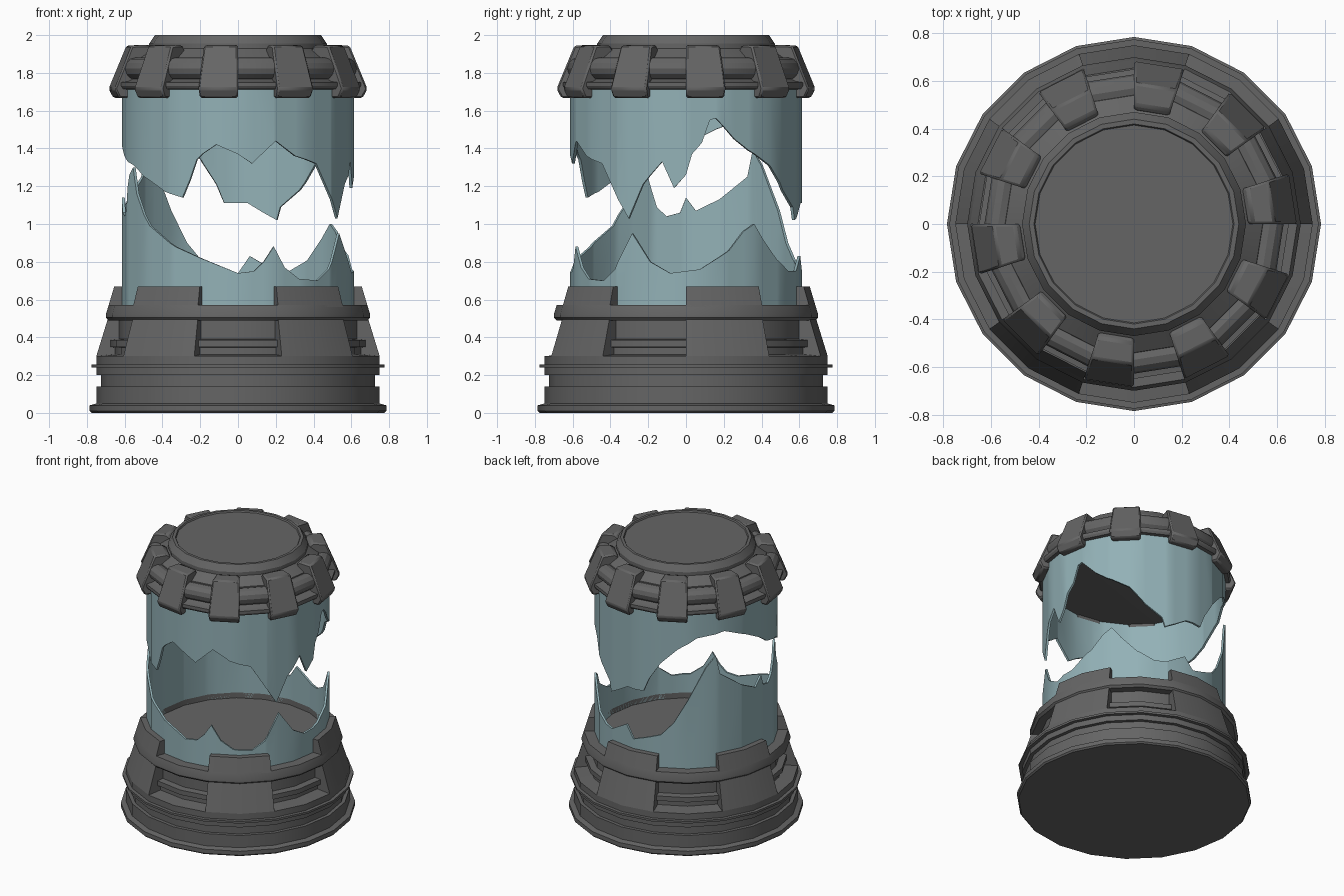
import bpy, bmesh
from math import radians, sin, cos

if "Cube" in bpy.data.objects:
    bpy.data.objects.remove(bpy.data.objects["Cube"])

SIDES = 20
STEP = 360 / SIDES


def material(name, colour):
    mat = bpy.data.materials.new(name)
    mat.use_nodes = True
    mat.diffuse_color = (*colour, 1)
    mat.node_tree.nodes["Principled BSDF"].inputs["Base Color"].default_value = (*colour, 1)
    return mat


metal = material("dark grey metal", (0.13, 0.13, 0.13))
glass = material("pale teal glass", (0.29, 0.44, 0.47))


def finish(name, bm, mat, bevel=0):
    bmesh.ops.recalc_face_normals(bm, faces=bm.faces)
    mesh = bpy.data.meshes.new(name)
    bm.to_mesh(mesh)
    bm.free()
    mesh.materials.append(mat)
    obj = bpy.data.objects.new(name, mesh)
    bpy.context.collection.objects.link(obj)
    bpy.ops.object.select_all(action="DESELECT")
    obj.select_set(True)
    bpy.context.view_layer.objects.active = obj
    bpy.ops.object.shade_smooth_by_angle(angle=radians(28))
    if bevel:
        mod = obj.modifiers.new("edge_bevel", "BEVEL")
        mod.width = bevel
        mod.segments = 1
        mod.limit_method = "ANGLE"
        mod.angle_limit = radians(40)
    return obj


def polar(r, angle, z):
    return (r * cos(radians(angle)), r * sin(radians(angle)), z)


def bridge(bm, rows, wrap_rows, wrap_cols):
    """Skin a grid of vertex rows with quads."""
    n, m = len(rows), len(rows[0])
    for i in range(n if wrap_rows else n - 1):
        for j in range(m if wrap_cols else m - 1):
            a, b = rows[i], rows[(i + 1) % n]
            k = (j + 1) % m
            bm.faces.new((a[j], b[j], b[k], a[k]))


def turned(name, profile, solid=True):
    """Full revolve; solid closes both ends with discs, otherwise the profile is a loop."""
    bm = bmesh.new()
    rows = [[bm.verts.new(polar(r, i * STEP, z)) for r, z in profile] for i in range(SIDES)]
    bridge(bm, rows, True, not solid)
    if solid:
        bm.faces.new([row[0] for row in rows])
        bm.faces.new([row[-1] for row in rows])
    return finish(name, bm, metal)


def blocks(name, profile, first, facets, count, bevel=0):
    """Equally spaced solid arcs around the axis, each spanning some facets."""
    for c in range(count):
        bm = bmesh.new()
        start = first + c * 360 / count
        rows = [[bm.verts.new(polar(r, start + i * STEP, z)) for r, z in profile]
                for i in range(facets + 1)]
        bridge(bm, rows, False, True)
        bm.faces.new(rows[0])
        bm.faces.new(rows[-1])
        finish(f"{name}_{c + 1}", bm, metal, bevel)


# Base: stepped foot, recessed core with a rib, and the glass floor on top
turned("base_core", [
    (0.775, 0), (0.785, 0.01), (0.785, 0.04), (0.75, 0.05), (0.75, 0.14), (0.725, 0.14),
    (0.725, 0.2), (0.75, 0.2), (0.75, 0.24), (0.775, 0.24), (0.775, 0.255), (0.75, 0.255),
    (0.75, 0.3), (0.65, 0.31), (0.65, 0.345), (0.675, 0.35), (0.675, 0.385), (0.63, 0.39),
    (0.63, 0.53)])
turned("base_collar", [(0.6, 0.49), (0.685, 0.49), (0.7, 0.505), (0.7, 0.52), (0.685, 0.57),
                       (0.6, 0.57)], solid=False)
blocks("base_buttress", [(0.6, 0.29), (0.75, 0.3), (0.69, 0.495), (0.6, 0.495)], 0, 2, 5)
blocks("collar_tooth", [(0.6, 0.56), (0.688, 0.56), (0.655, 0.67), (0.61, 0.67)], 0, 2, 5)

# Cap: plate with raised rim, lower ledge, tube and clamp lugs
turned("cap", [
    (0.59, 1.71), (0.64, 1.715), (0.65, 1.73), (0.65, 1.75), (0.61, 1.755), (0.56, 1.78),
    (0.54, 1.88), (0.47, 1.93), (0.47, 1.955), (0.44, 2), (0.42, 2), (0.415, 1.99)])
turned("cap_tube", [(0.57 + 0.058 * cos(radians(a)), 1.823 + 0.058 * sin(radians(a)))
                    for a in range(0, 360, 30)], solid=False)
blocks("clamp_lug", [(0.49, 1.8), (0.475, 1.925), (0.5, 1.948), (0.592, 1.945), (0.687, 1.715),
                     (0.66, 1.666), (0.61, 1.666), (0.59, 1.72)], 0, 1, 10, bevel=0.01)

# Broken edges: (degrees anticlockwise from the front, height in hundredths)
LOWER_EDGE = [
    (0, 74), (8, 75), (13, 80), (18, 88), (24, 77), (32, 71), (44, 70), (52, 76), (62, 95),
    (72, 80), (82, 74), (97, 76), (112, 86), (120, 96), (126, 100), (132, 92), (142, 81),
    (153, 75), (161, 75), (174, 83), (180, 74), (189, 77), (199, 81), (207, 90), (216, 107),
    (228, 131), (234, 139), (237, 125), (253, 113), (265, 107), (270, 114), (273, 106),
    (280, 104), (285, 109), (290, 126), (294, 130), (298, 116), (310, 99), (327, 88), (341, 82)]
UPPER_EDGE = [
    (0, 137), (7, 132), (19, 144), (30, 136), (43, 132), (53, 115), (60, 103), (68, 121),
    (78, 133), (84, 119), (90, 126), (93, 137), (98, 143), (102, 155), (105, 156), (115, 145),
    (123, 139), (137, 131), (147, 118), (158, 109), (160, 102), (167, 106), (175, 111),
    (187, 111), (191, 121), (199, 134), (210, 145), (222, 153), (240, 156), (255, 150),
    (268, 143), (278, 136), (295, 131), (312, 122), (321, 117), (331, 114), (335, 123),
    (339, 134), (342, 137), (349, 142)]


def edge_height(edge, angle):
    pts = edge + [(360, edge[0][1])]
    for (a, h), (b, k) in zip(pts, pts[1:]):
        if a <= angle <= b:
            return (h + (k - h) * (angle - a) / (b - a)) / 100


def glass_shell(name, edge, flat_z):
    """Thin faceted tube from a level rim to a jagged broken edge."""
    angles = sorted({a for a, _ in edge} | {int(i * STEP) for i in range(SIDES)})
    bm = bmesh.new()
    rows = []
    for a in angles:
        facet = cos(radians(STEP / 2)) / cos(radians(a % STEP - STEP / 2))
        h = edge_height(edge, a)
        rows.append([bm.verts.new(polar(r * facet, a - 90, z))
                     for r, z in ((0.615, flat_z), (0.615, h), (0.6, h), (0.6, flat_z))])
    bridge(bm, rows, True, True)
    return finish(name, bm, glass)


# Broken glass cylinder
glass_shell("lower_glass", LOWER_EDGE, 0.525)
glass_shell("upper_glass", UPPER_EDGE, 1.72)
